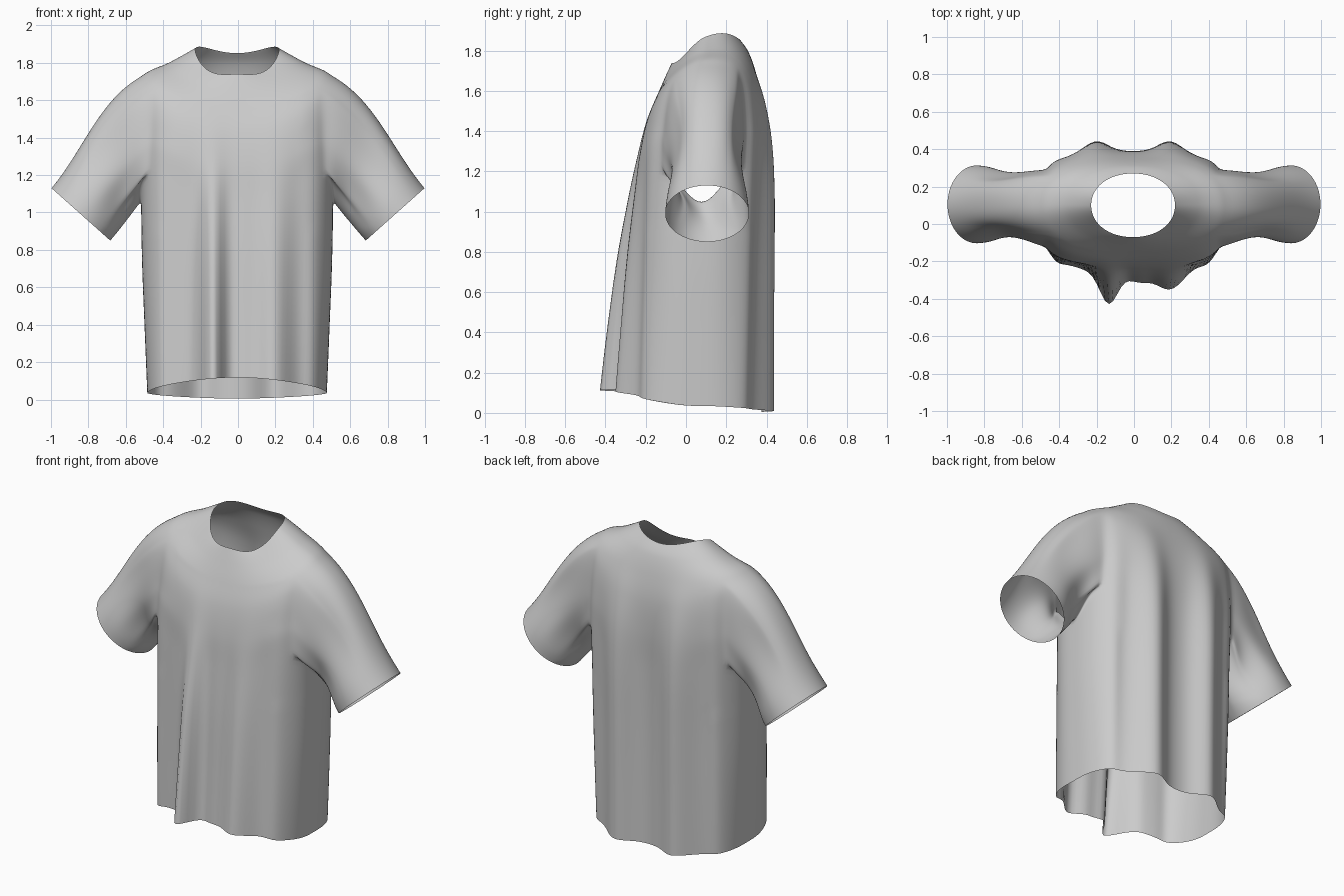
import bpy, bmesh, math
from mathutils import Vector

if "Cube" in bpy.data.objects:
    bpy.data.objects.remove(bpy.data.objects["Cube"])

N = 144            # columns around the body
SUB = 10           # rows between two body sections
K = 14             # half width of an armhole in columns
R0, R1 = 3 * SUB, 6 * SUB   # armhole bottom and top rows
STEPS = 22         # rings along a sleeve

# Body sections, hem to neck:
# half width, front y, back y, squareness, z front, z side, z back, front fold, back fold
SECTIONS = [
    (.480, -.262, .372, 2.9, .118, .035, .005, 1.00, 1.0),
    (.495, -.250, .372, 2.9, .430, .400, .380, .85, 1.0),
    (.508, -.240, .374, 2.9, .780, .740, .750, .62, 1.0),
    (.512, -.228, .380, 3.1, 1.08, 1.06, 1.10, .35, .90),
    (.500, -.222, .388, 3.3, 1.27, 1.38, 1.34, .12, .60),
    (.505, -.195, .380, 3.0, 1.43, 1.62, 1.53, .03, .25),
    (.500, -.150, .350, 2.5, 1.56, 1.735, 1.68, 0, .05),
    (.360, -.105, .312, 2.2, 1.665, 1.80, 1.79, 0, 0),
    (.224, -.070, .270, 2.1, 1.74, 1.870, 1.852, 0, 0),
]
# Fold ridges: x position, height, width
FRONT_FOLDS = [(-.13, .17, .068), (.20, .10, .10), (.03, .045, .08), (.41, .04, .06), (-.42, .04, .06)]
BACK_FOLDS = [(-.20, .076, .10), (.20, .076, .10), (.43, .03, .05), (-.43, .03, .05)]


def section_at(row):
    """Catmull-Rom blend of the section table."""
    i = min(row // SUB, len(SECTIONS) - 2)
    t = row / SUB - i
    p0, p1, p2, p3 = (SECTIONS[max(0, min(len(SECTIONS) - 1, i + k))] for k in (-1, 0, 1, 2))
    return [.5 * (2 * b + (c - a) * t + (2 * a - 5 * b + 4 * c - d) * t * t
                  + (3 * b - a - 3 * c + d) * t ** 3) for a, b, c, d in zip(p0, p1, p2, p3)]


def folds(x, ridges):
    return sum(h * math.exp(-((x - p) / s) ** 2) for p, h, s in ridges)


def body_point(row, col):
    w, yf, yb, n, zf, zs, zb, ff, fb = section_at(row)
    a = 2 * math.pi * col / N
    c, s = math.cos(a), math.sin(a)
    r = (abs(c) ** n + abs(s) ** n) ** (-1 / n)
    x = w * r * c
    y = (yf + yb) / 2 + (yb - yf) / 2 * r * s
    edge = math.sqrt(abs(s))
    if s < 0:
        y -= ff * edge * folds(x, FRONT_FOLDS)
    else:
        y += fb * edge * folds(x, BACK_FOLDS)
    z_mid = zf if s < 0 else zb
    top = max(0, (row - R1) / (2 * SUB))
    z = z_mid + (zs - z_mid) * abs(c) ** (2 + top) + .06 * top * s * c * c
    # lift both corners of the armpit so the armhole ends in a point
    d = min(col, N - col, abs(col - N // 2)) / (2 * K)
    near = max(0, 1 - abs(row - R0) / 16)
    z += .15 * math.sin(math.pi * min(d, 1)) ** 2 * near * near * (3 - 2 * near)
    return Vector((x - .005, y, z))


bm = bmesh.new()

# Body: rings from hem to neckline, leaving two armholes
rows = (len(SECTIONS) - 1) * SUB + 1


def in_hole(r, c):
    return R0 < r < R1 and (min(c, N - c) < K or abs(c - N // 2) < K)


grid = [[None if in_hole(r, c) else bm.verts.new(body_point(r, c)) for c in range(N)]
        for r in range(rows)]
for r in range(rows - 1):
    for c in range(N):
        d = (c + 1) % N
        side = min((c + .5) % N, N - (c + .5), abs(c + .5 - N / 2))
        if R0 <= r < R1 and side < K:
            continue
        bm.faces.new((grid[r][c], grid[r][d], grid[r + 1][d], grid[r + 1][c]))


# Sleeves: armhole loop swept to a round, slanted cuff
def sleeve(sx):
    def col(k):
        return (k if sx > 0 else N // 2 - k) % N
    path = [(R0, k) for k in range(0, K + 1)]
    path += [(r, K) for r in range(R0 + 1, R1 + 1)]
    path += [(R1, k) for k in range(K - 1, -K - 1, -1)]
    path += [(r, -K) for r in range(R1 - 1, R0 - 1, -1)]
    path += [(R0, k) for k in range(-K + 1, 0)]
    loop = [grid[r][col(k)] for r, k in path]
    m = len(loop)
    length = [0]
    for i in range(m):
        length.append(length[-1] + (loop[(i + 1) % m].co - loop[i].co).length)
    starts = [v.co.copy() for v in loop]
    prev = loop
    for j in range(1, STEPS + 1):
        t = j / STEPS
        ring = []
        for i, p in enumerate(starts):
            f = 2 * math.pi * length[i] / length[-1]
            low = .5 + .5 * math.cos(f)
            q = Vector((sx * (.84 - .157 * math.cos(f)), .105 + .208 * math.sin(f),
                        .99 - .14 * math.cos(f)))
            dist = (q - p).length
            t0 = Vector((sx * (.9 - .3 * low), 0, -.45 - .35 * low)) * dist
            t1 = Vector((sx * .65, 0, -.76)) * dist
            h = t * t * (3 - 2 * t)
            co = p * (1 - h) + q * h + t0 * (t * (1 - t) ** 2) - t1 * (t * t * (1 - t))
            # soft pinch and drag folds between armhole and cuff
            pinch = math.sin(math.pi * t) ** 2
            co.y += (.13 - co.y) * pinch * (.10 + .20 * low)
            co.y += .010 * pinch * math.sin(5 * f)
            ring.append(bm.verts.new(co))
        for i in range(m):
            k = (i + 1) % m
            bm.faces.new((prev[i], prev[k], ring[k], ring[i]))
        prev = ring


sleeve(1)
sleeve(-1)

# Relax the cloth where sleeves meet the body
soft = [v for v in bm.verts if abs(v.co.x) > .36 and v.co.z > .92 and not v.is_boundary]
for _ in range(5):
    bmesh.ops.smooth_vert(bm, verts=soft, factor=.5, use_axis_x=True, use_axis_y=True, use_axis_z=True)
bmesh.ops.recalc_face_normals(bm, faces=bm.faces)

mesh = bpy.data.meshes.new("shirt")
bm.to_mesh(mesh)
bm.free()
mesh.polygons.foreach_set("use_smooth", [True] * len(mesh.polygons))
shirt = bpy.data.objects.new("shirt", mesh)
bpy.context.collection.objects.link(shirt)
